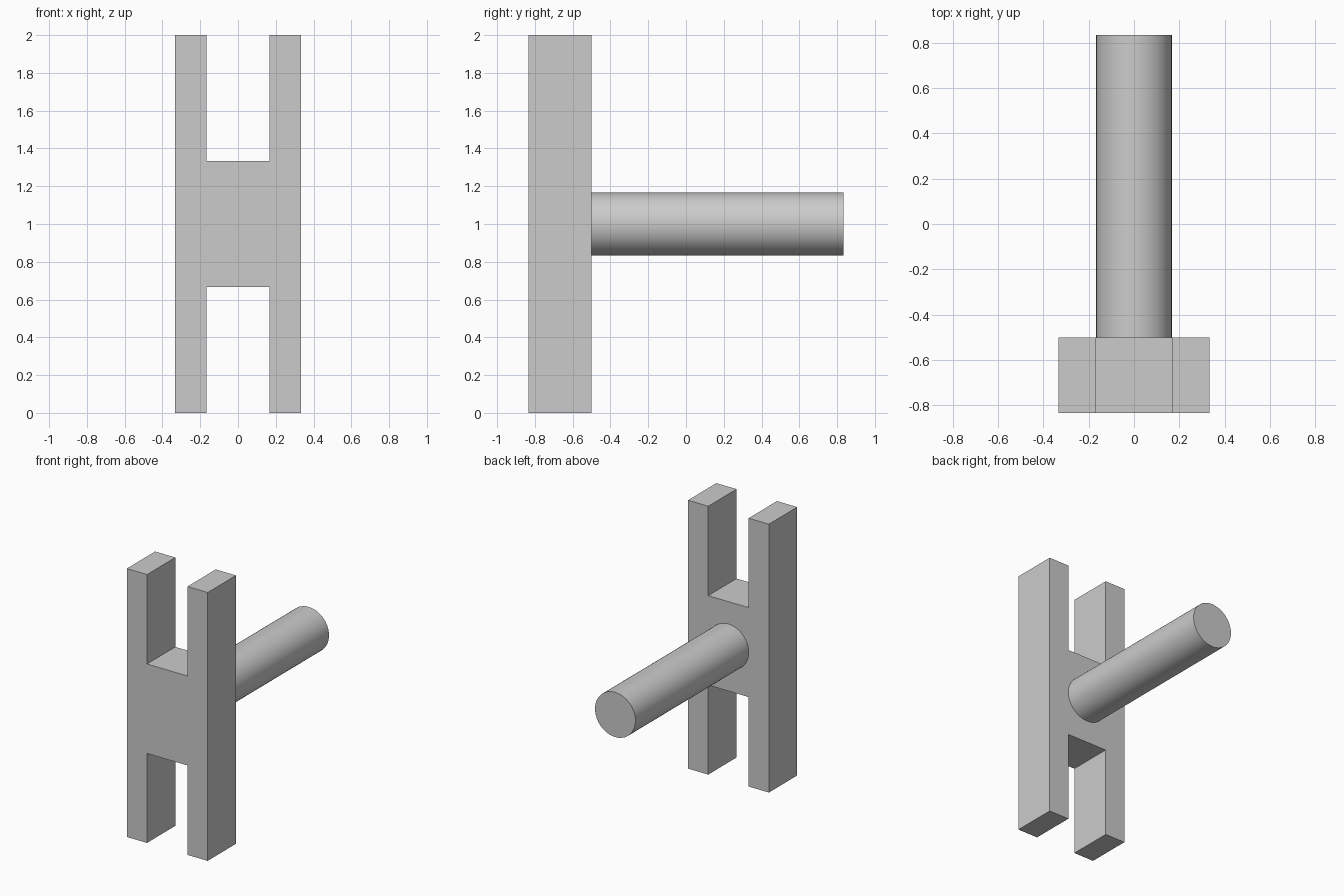
import bpy
import bmesh
import math
from mathutils import Matrix

cube = bpy.data.objects.get("Cube")
if cube:
    bpy.data.objects.remove(cube, do_unlink=True)

U = 1 / 6               # module: bar width and shaft radius
FRONT, BACK = -5 * U, -3 * U
END = 5 * U

grey = bpy.data.materials.new("light grey")
grey.use_nodes = True
grey.diffuse_color = (0.6, 0.6, 0.6, 1)
grey.node_tree.nodes["Principled BSDF"].inputs["Base Color"].default_value = grey.diffuse_color


def add_object(name, bm):
    bmesh.ops.recalc_face_normals(bm, faces=bm.faces)
    mesh = bpy.data.meshes.new(name)
    bm.to_mesh(mesh)
    bm.free()
    mesh.materials.append(grey)
    obj = bpy.data.objects.new(name, mesh)
    bpy.context.collection.objects.link(obj)
    return obj


# H-shaped plate: one quarter outline mirrored around, then extruded in depth
quarter = [(U, U * 2), (U, 1), (2 * U, 1)]
upper = quarter + [(-x, z) for x, z in reversed(quarter)]
# order: right inner notch, right top, then down the right side to the lower half
right = quarter + [(x, -z) for x, z in reversed(quarter)]
outline = right + [(-x, -z) for x, z in right]
bm = bmesh.new()
face = bm.faces.new([bm.verts.new((x, FRONT, z + 1)) for x, z in outline])
extruded = bmesh.ops.extrude_face_region(bm, geom=[face])
moved = [v for v in extruded["geom"] if isinstance(v, bmesh.types.BMVert)]
bmesh.ops.translate(bm, verts=moved, vec=(0, BACK - FRONT, 0))
add_object("h_plate", bm)

# Round shaft standing out from the back of the plate
bm = bmesh.new()
place = Matrix.Translation((0, (BACK + END) / 2, 1)) @ Matrix.Rotation(math.pi / 2, 4, "X")
bmesh.ops.create_cone(bm, cap_ends=True, segments=64, radius1=U, radius2=U,
                      depth=END - BACK, matrix=place)
shaft = add_object("shaft", bm)
bpy.ops.object.select_all(action="DESELECT")
shaft.select_set(True)
bpy.context.view_layer.objects.active = shaft
bpy.ops.object.shade_smooth_by_angle(angle=math.radians(30))
